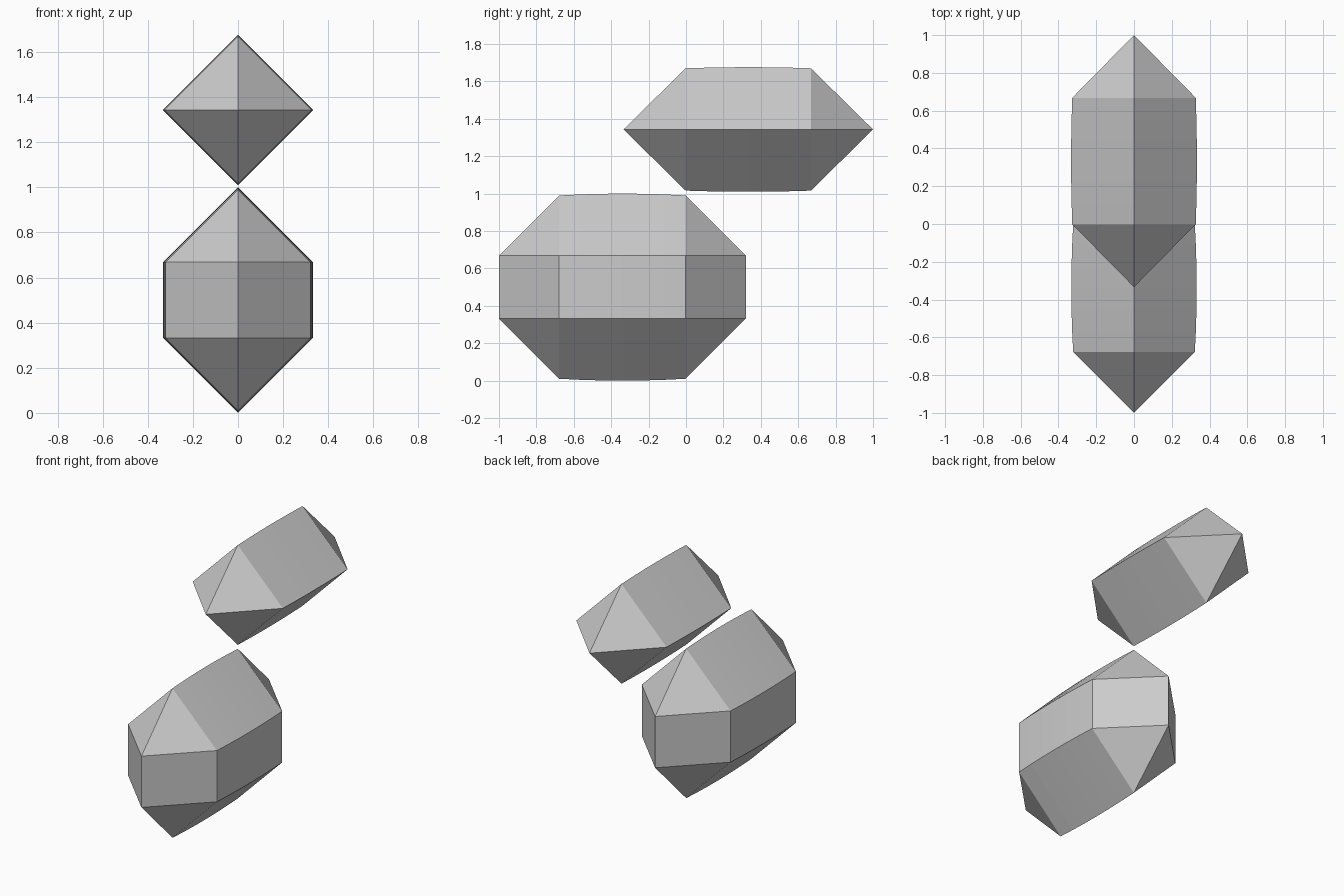
import bpy
import bmesh

default = bpy.data.objects.get("Cube")
if default:
    bpy.data.objects.remove(default, do_unlink=True)

grey = bpy.data.materials.new("light_grey")
grey.use_nodes = True
colour = (0.6, 0.6, 0.6, 1)
grey.diffuse_color = colour
grey.node_tree.nodes["Principled BSDF"].inputs["Base Color"].default_value = colour


def crystal(name, centre_y, centre_z, half_ridge, half_length, wall, r_end, r_mid, steps=6):
    """Long faceted body: pointed ends, slightly bowed sides, optional upright wall."""
    # Stations along the length as (offset, radius)
    stations = [(-half_length, 0)]
    for i in range(steps + 1):
        t = 2 * i / steps - 1
        stations.append((t * half_ridge, r_mid - (r_mid - r_end) * t * t))
    stations.append((half_length, 0))

    # Six-point sections, bridged; the end sections collapse to points or edges
    bm = bmesh.new()
    rings = []
    for y, r in stations:
        section = [(0, wall + r), (r, wall), (r, -wall),
                   (0, -wall - r), (-r, -wall), (-r, wall)]
        rings.append([bm.verts.new((x, y, z)) for x, z in section])
    for a, b in zip(rings, rings[1:]):
        for i in range(6):
            j = (i + 1) % 6
            bm.faces.new((a[i], a[j], b[j], b[i]))
    bmesh.ops.remove_doubles(bm, verts=bm.verts[:], dist=0.0001)
    bmesh.ops.recalc_face_normals(bm, faces=bm.faces[:])

    mesh = bpy.data.meshes.new(name)
    bm.to_mesh(mesh)
    bm.free()
    mesh.materials.append(grey)
    obj = bpy.data.objects.new(name, mesh)
    obj.location = (0, centre_y, centre_z)
    bpy.context.collection.objects.link(obj)


# Lower body with upright walls, upper body set back above it
crystal("lower_crystal", -0.34, 0.5, 0.338, 0.66, 0.168, 0.322, 0.332)
crystal("upper_crystal", 0.333, 1.343, 0.335, 0.667, 0, 0.327, 0.333)
